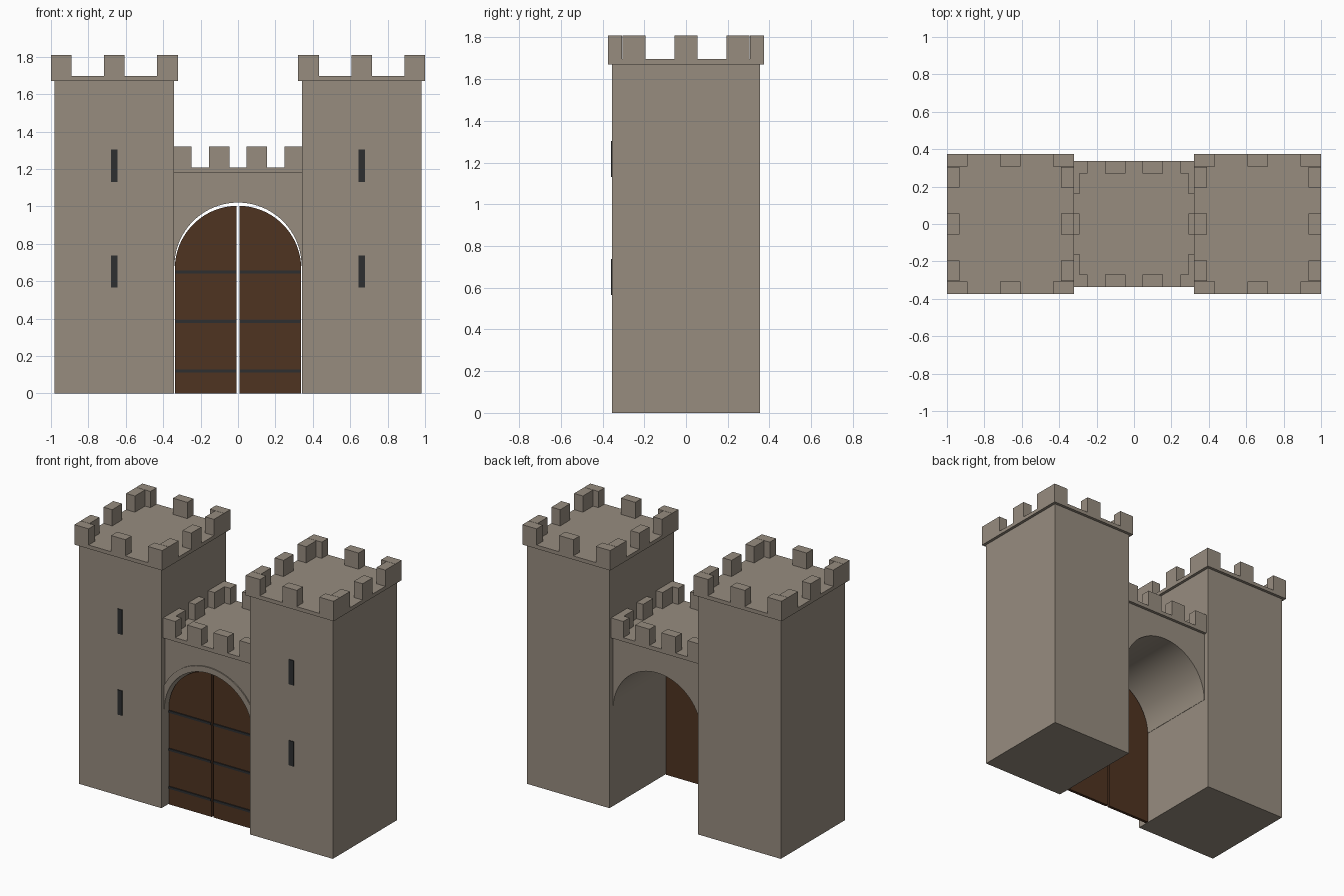
import bpy, bmesh, math

cube = bpy.data.objects.get("Cube")
if cube:
    bpy.data.objects.remove(cube, do_unlink=True)


def material(name, rgb):
    m = bpy.data.materials.new(name)
    m.use_nodes = True
    m.diffuse_color = (*rgb, 1)
    m.node_tree.nodes["Principled BSDF"].inputs["Base Color"].default_value = (*rgb, 1)
    return m


STONE = material("stone", (0.31, 0.265, 0.213))
WOOD = material("dark wood", (0.078, 0.033, 0.015))
IRON = material("black iron", (0.026, 0.028, 0.03))


def finish(name, bm, mat):
    bmesh.ops.recalc_face_normals(bm, faces=bm.faces)
    mesh = bpy.data.meshes.new(name)
    bm.to_mesh(mesh)
    bm.free()
    mesh.materials.append(mat)
    ob = bpy.data.objects.new(name, mesh)
    bpy.context.collection.objects.link(ob)
    return ob


def add_box(bm, x, y, z):
    """Add a box given its (min, max) range on each axis."""
    verts = bmesh.ops.create_cube(bm, size=1)["verts"]
    for v in verts:
        v.co = [(r[0] + r[1]) / 2 + c * (r[1] - r[0]) for r, c in zip((x, y, z), v.co)]


def box(name, x, y, z, mat):
    bm = bmesh.new()
    add_box(bm, x, y, z)
    return finish(name, bm, mat)


def prism(name, points, y, mat):
    """Extrude an outline in the xz plane along y, with smooth curves."""
    bm = bmesh.new()
    face = bm.faces.new([bm.verts.new((px, y[0], pz)) for px, pz in points])
    new = bmesh.ops.extrude_face_region(bm, geom=[face])["geom"]
    bmesh.ops.translate(bm, vec=(0, y[1] - y[0], 0),
                        verts=[g for g in new if isinstance(g, bmesh.types.BMVert)])
    ob = finish(name, bm, mat)
    bpy.ops.object.select_all(action="DESELECT")
    ob.select_set(True)
    bpy.context.view_layer.objects.active = ob
    bpy.ops.object.shade_smooth_by_angle(angle=math.radians(30))
    return ob


def arc(radius, z, start, end, steps=48):
    angles = [math.radians(start + (end - start) * i / steps) for i in range(steps + 1)]
    return [(radius * math.cos(a), z + radius * math.sin(a)) for a in angles]


def battlements(name, cx, hx, hy, z, xs, ys):
    """Merlons round a platform; xs and ys are the centres along each side."""
    bm = bmesh.new()
    half, deep, tall = 0.055, 0.068, 0.113
    for s in (-1, 1):
        edge_y = sorted((s * hy, s * (hy - deep)))
        edge_x = sorted((cx + s * hx, cx + s * (hx - deep)))
        for x in xs:
            add_box(bm, (cx + x - half, cx + x + half), edge_y, (z, z + tall))
        for y in ys:
            add_box(bm, edge_x, (y - half, y + half), (z, z + tall))
    return finish(name, bm, STONE)


# Towers with platforms, battlements and arrow slits
for side, s in (("right", -1), ("left", 1)):
    cx = s * 0.661
    box(side + "_tower", (cx - 0.319, cx + 0.319), (-0.355, 0.355), (0, 1.67), STONE)
    box(side + "_tower_platform", (cx - 0.339, cx + 0.339), (-0.375, 0.375),
        (1.67, 1.696), STONE)
    battlements(side + "_tower_battlements", cx, 0.339, 0.375, 1.696,
                (-0.284, 0, 0.284), (-0.25, 0, 0.25))
    for level, z in (("lower", 0.565), ("upper", 1.13)):
        box(f"{side}_{level}_arrow_slit", (cx - 0.018, cx + 0.018),
            (-0.36, -0.354), (z, z + 0.173), IRON)

# Gatehouse wall over the open archway
SPRING, RADIUS = 0.68, 0.34
outline = [(0.345, SPRING), (0.345, 1.18), (-0.345, 1.18), (-0.345, SPRING)]
prism("gatehouse_wall", outline + arc(RADIUS, SPRING, 180, 0), (-0.317, 0.317), STONE)
prism("arch_trim", arc(RADIUS + 0.04, SPRING, 0, 180) + arc(RADIUS, SPRING, 180, 0),
      (-0.325, -0.317), STONE)
box("gatehouse_platform", (-0.36, 0.36), (-0.337, 0.337), (1.18, 1.207), STONE)
battlements("gatehouse_battlements", 0, 0.36, 0.337, 1.207,
            (-0.303, -0.101, 0.101, 0.303), (-0.215, 0, 0.215))

# Double doors with iron straps
for side, s in (("right", -1), ("left", 1)):
    gap, r = 0.007, 0.338
    end = math.degrees(math.acos(gap / r))
    leaf = [(gap, 0), (r, 0)] + arc(r, 0.665, 0, end, 24)
    prism(side + "_door", [(s * x, z) for x, z in leaf], (-0.28, -0.26), WOOD)
    for i, z in enumerate((0.12, 0.385, 0.65)):
        box(f"{side}_door_strap_{i + 1}", sorted((s * 0.01, s * 0.334)),
            (-0.287, -0.279), (z - 0.008, z + 0.008), IRON)
